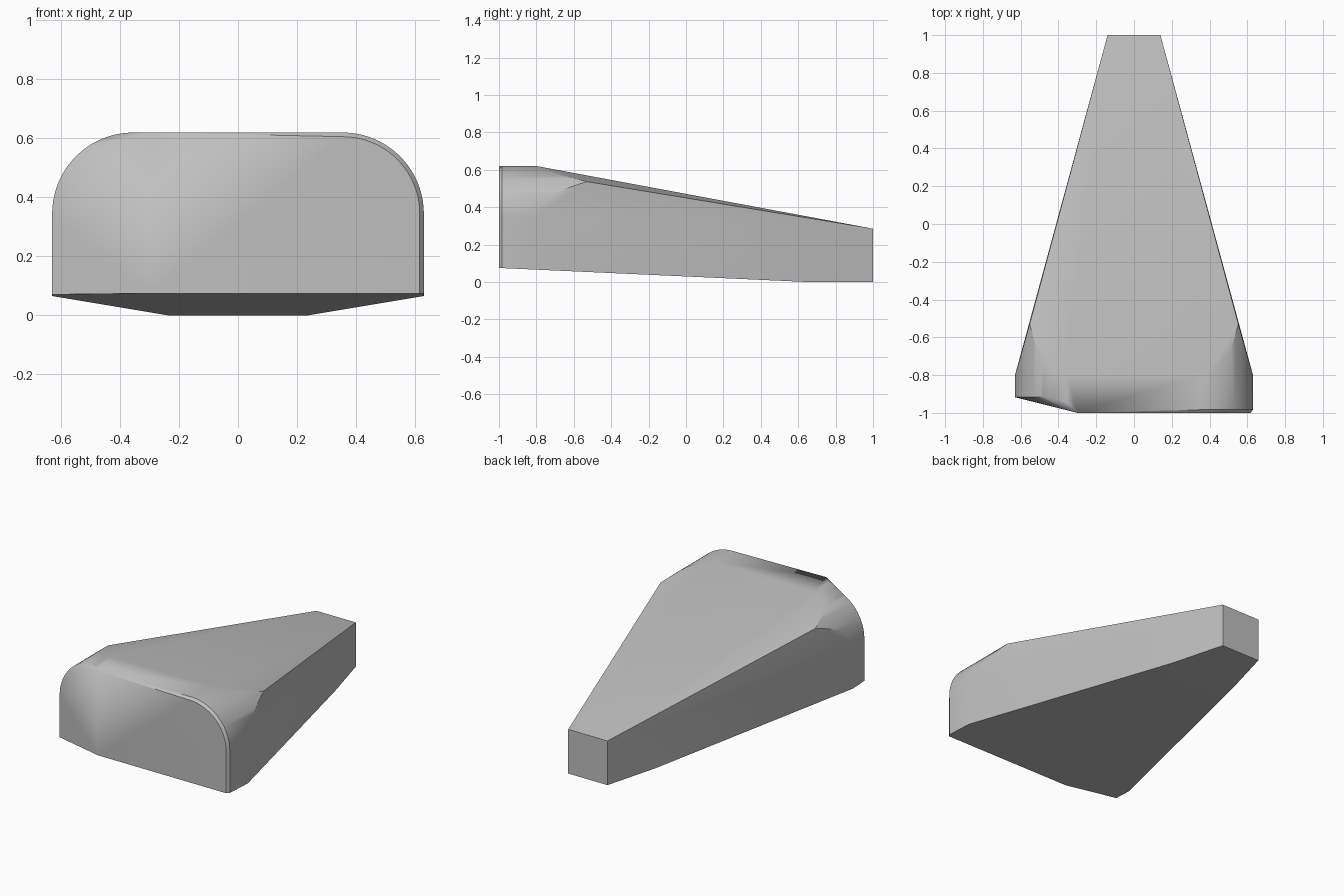
import bpy, bmesh, math
from mathutils import Vector

if "Cube" in bpy.data.objects:
    bpy.data.objects.remove(bpy.data.objects["Cube"], do_unlink=True)

HALF, TOP, RAD, DROP = 0.63, 0.62, 0.275, 0.075

grey = bpy.data.materials.new("mid grey")
grey.use_nodes = True
colour = (0.52, 0.52, 0.52, 1)
grey.diffuse_color = colour
grey.node_tree.nodes["Principled BSDF"].inputs["Base Color"].default_value = colour


def half_arch(side, inset=0.0, steps=20):
    """Lower corner plus rounded upper corner on one side."""
    points = [(side * (HALF - inset), 0)]
    for i in range(steps + 1):
        a = math.pi / 2 * i / steps
        x = HALF - RAD + (RAD - inset) * math.cos(a)
        points.append((side * x, TOP - RAD + (RAD - inset) * math.sin(a)))
    return points


def cut(bm, point, normal):
    """Slice away everything beyond a plane and close the hole."""
    res = bmesh.ops.bisect_plane(bm, geom=bm.verts[:] + bm.edges[:] + bm.faces[:],
                                 dist=1e-5, plane_co=point, plane_no=normal, clear_outer=True)
    edges = [e for e in res["geom_cut"] if isinstance(e, bmesh.types.BMEdge) and e.is_boundary]
    if edges:
        bmesh.ops.contextual_create(bm, geom=edges)


def cut_through(bm, a, b, c, outward):
    a, b, c = Vector(a), Vector(b), Vector(c)
    n = (b - a).cross(c - a).normalized()
    cut(bm, a, n if n.dot(Vector(outward)) > 0 else -n)


# Arched block: bevelled left front edge, softened right front corner
points = [(-0.3, -1, 0), (-0.3, -1, TOP)]
points += [(x, -1, z) for x, z in half_arch(1, 0.014)]
points += [(x, -0.983, z) for x, z in half_arch(1)]
for x, z in half_arch(-1):
    points.append((x, -0.917 - 0.03 * max(0, (x + 0.45) / 0.1), z))
points += [(x, 1, z) for s in (1, -1) for x, z in half_arch(s)]

bm = bmesh.new()
for p in points:
    bm.verts.new(p)
hull = bmesh.ops.convex_hull(bm, input=bm.verts[:])
loose = [v for v in bm.verts if not v.link_faces]
bmesh.ops.delete(bm, geom=loose, context="VERTS")
bmesh.ops.dissolve_limit(bm, angle_limit=0.002, verts=bm.verts[:], edges=bm.edges[:])

# Sloping top, underside and tapering flanks
cut_through(bm, (0, -0.8, TOP), (1, -0.8, TOP), (0, 1, 0.285), (0, 0, 1))
cut_through(bm, (0, -1, DROP), (1, -1, DROP), (0, 0.65, 0), (0, 0, -1))
for s in (1, -1):
    tip, peak = (s * 0.14, 1, 0.285), (s * 0.55, -0.52, 0.535)
    cut_through(bm, (s * HALF, -0.8, 0), (s * HALF, -0.8, 1), tip, (s, 0, 0))
    cut_through(bm, (s * 0.4, -0.8, TOP), peak, tip, (0, 0, 1))
    cut_through(bm, (s * HALF, -0.8, 0.36), peak, tip, (s, 0, 0))

bmesh.ops.remove_doubles(bm, verts=bm.verts[:], dist=1e-4)
bmesh.ops.recalc_face_normals(bm, faces=bm.faces[:])
mesh = bpy.data.meshes.new("tapered_body")
bm.to_mesh(mesh)
bm.free()
mesh.materials.append(grey)
body = bpy.data.objects.new("tapered_body", mesh)
bpy.context.collection.objects.link(body)

# Smooth shading with crisp main edges
bpy.ops.object.select_all(action="DESELECT")
body.select_set(True)
bpy.context.view_layer.objects.active = body
bpy.ops.object.shade_smooth_by_angle(angle=math.radians(30))
